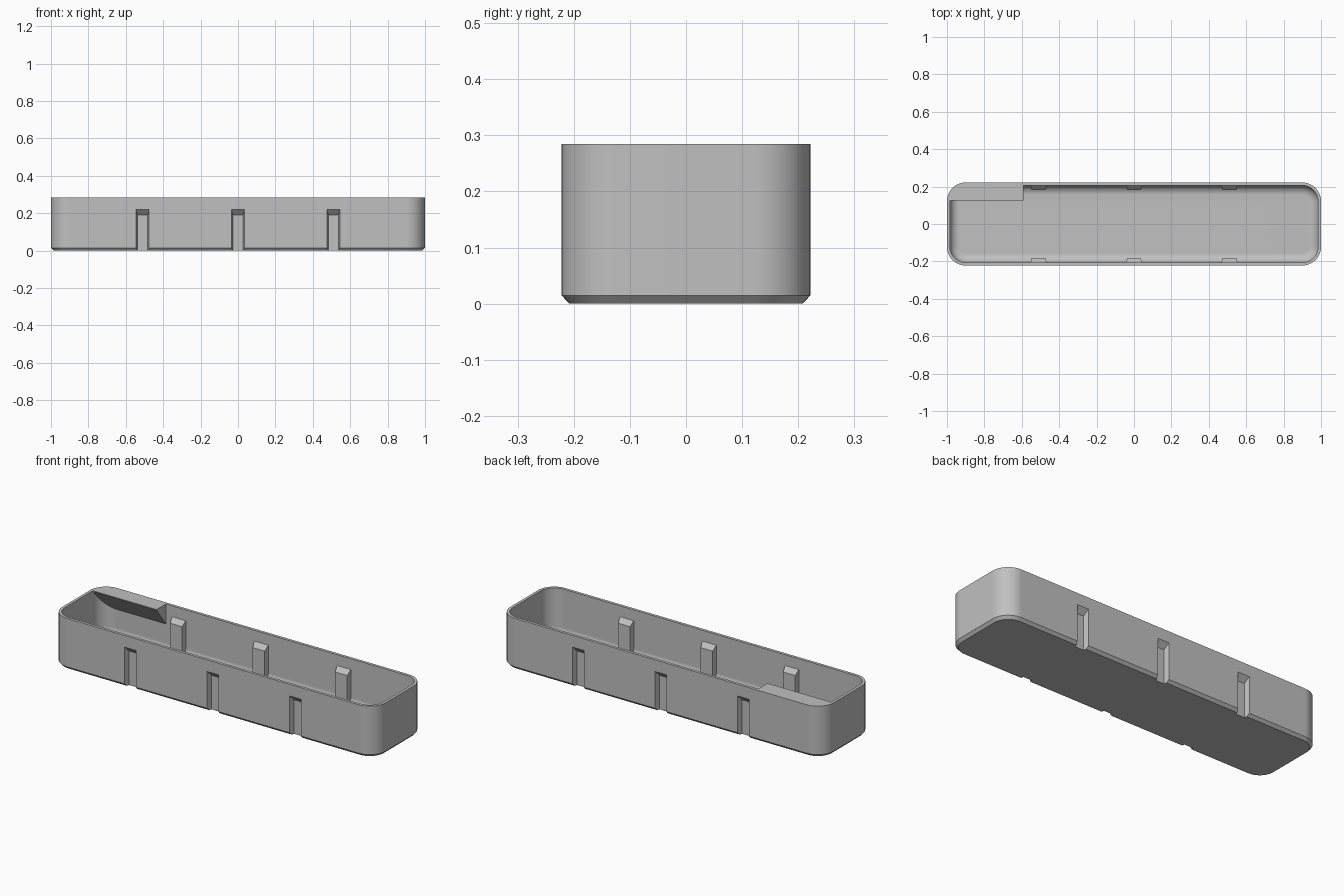
import bpy, bmesh, math
from mathutils import Vector

if "Cube" in bpy.data.objects:
    bpy.data.objects.remove(bpy.data.objects["Cube"], do_unlink=True)

HX, HY, H = 1.0, 0.222, 0.285      # half length, half width, height
RADIUS, WALL, FLOOR, FILLET = 0.1, 0.016, 0.02, 0.05
SEGS = 12

grey = bpy.data.materials.new("plain_grey")
grey.use_nodes = True
colour = (0.53, 0.53, 0.53, 1)
grey.diffuse_color = colour
grey.node_tree.nodes["Principled BSDF"].inputs["Base Color"].default_value = colour


def make_object(name, bm):
    bmesh.ops.recalc_face_normals(bm, faces=bm.faces)
    mesh = bpy.data.meshes.new(name)
    bm.to_mesh(mesh)
    bm.free()
    mesh.materials.append(grey)
    obj = bpy.data.objects.new(name, mesh)
    bpy.context.collection.objects.link(obj)
    return obj


def rounded_ring(bm, inset, z):
    """Rounded rectangle of vertices, shrunk by inset."""
    r = RADIUS - inset
    ring = []
    for i, (sx, sy) in enumerate([(1, 1), (-1, 1), (-1, -1), (1, -1)]):
        for k in range(SEGS + 1):
            a = (i + k / SEGS) * math.pi / 2
            ring.append(bm.verts.new((sx * (HX - RADIUS) + r * math.cos(a),
                                      sy * (HY - RADIUS) + r * math.sin(a), z)))
    return ring


def loft(name, layers):
    bm = bmesh.new()
    rings = [rounded_ring(bm, *layer) for layer in layers]
    n = len(rings[0])
    for a, b in zip(rings, rings[1:]):
        for i in range(n):
            j = (i + 1) % n
            bm.faces.new((a[i], a[j], b[j], b[i]))
    bm.faces.new(rings[0])
    bm.faces.new(rings[-1])
    return make_object(name, bm)


def add_hull(bm, points):
    verts = [bm.verts.new(Vector(p)) for p in points]
    bmesh.ops.convex_hull(bm, input=verts)


def side_pegs(name, outer, inner, bottom):
    """Six tapered pegs; outer and inner are (y, half width, top z)."""
    bm = bmesh.new()
    for side in (-1, 1):
        for x in (-0.51, 0, 0.51):
            add_hull(bm, [(x + s * w, side * y, z)
                          for y, w, top in (outer, inner)
                          for z in (bottom, top) for s in (-1, 1)])
    return make_object(name, bm)


def combine(target, tool, operation):
    mod = target.modifiers.new(operation.lower(), "BOOLEAN")
    mod.operation = operation
    mod.solver = "EXACT"
    mod.object = tool
    bpy.context.view_layer.objects.active = target
    bpy.ops.object.modifier_apply(modifier=mod.name)
    bpy.data.objects.remove(tool, do_unlink=True)


# Tray shell: chamfered foot, straight wall, rim, filleted inner floor
layers = [(0.014, 0), (0, 0.015), (0, H), (WALL, H)]
for k in range(9):
    a = k / 8 * math.pi / 2
    layers.append((WALL + FILLET * (1 - math.cos(a)),
                   FLOOR + FILLET * (1 - math.sin(a))))
tray = loft("tray", layers)

# Label shelf in the back right corner, with a sloped underside
bm = bmesh.new()
add_hull(bm, [(x, y, z) for x in (-1.1, -0.59)
              for y, z in ((0.125, H), (0.125, H - 0.003), (0.23, H), (0.23, H - 0.143))])
shelf = make_object("label_shelf", bm)
combine(shelf, loft("shelf_outline", [(0.008, 0), (0.008, H)]), "INTERSECT")
combine(tray, shelf, "UNION")

# Ribs inside the long walls, then matching grooves outside
ribs = side_pegs("ribs", (0.213, 0.045, 0.232), (0.182, 0.037, 0.199), 0.01)
combine(tray, ribs, "UNION")
grooves = side_pegs("grooves", (0.232, 0.038, 0.231), (0.194, 0.027, 0.19), -0.02)
combine(tray, grooves, "DIFFERENCE")

# Smooth rounded surfaces, crisp edges
bpy.ops.object.select_all(action="DESELECT")
tray.select_set(True)
bpy.context.view_layer.objects.active = tray
bpy.ops.object.shade_smooth_by_angle(angle=math.radians(25))
weighted = tray.modifiers.new("weighted_normals", "WEIGHTED_NORMAL")
weighted.keep_sharp = True
